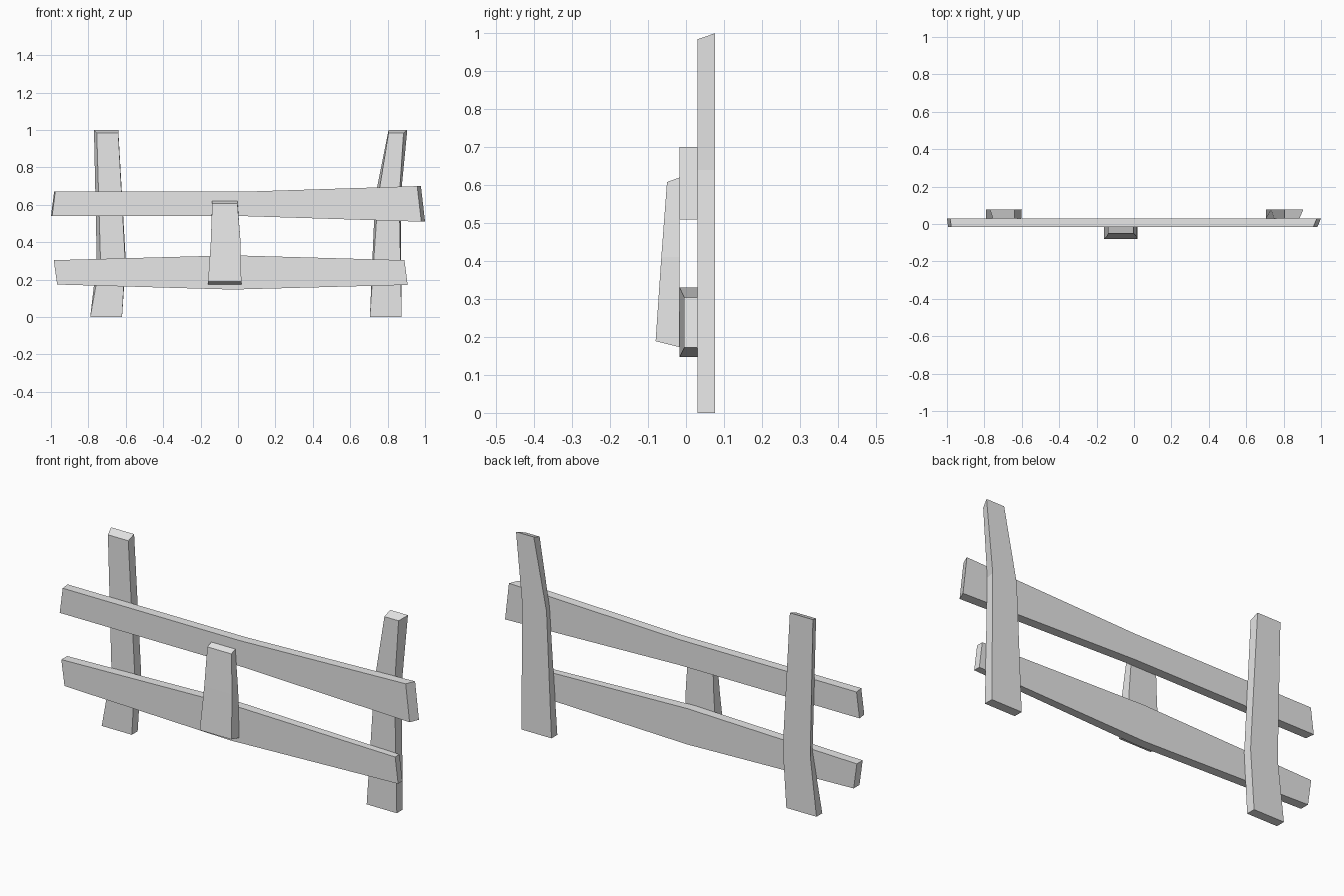
import bpy
import bmesh

default_cube = bpy.data.objects.get("Cube")
if default_cube:
    bpy.data.objects.remove(default_cube, do_unlink=True)

# One plain grey for all boards
GREY = (0.8, 0.8, 0.8, 1.0)
material = bpy.data.materials.new("plain_grey")
material.use_nodes = True
material.diffuse_color = GREY
material.node_tree.nodes["Principled BSDF"].inputs["Base Color"].default_value = GREY

# Depth planes shared by neighbouring boards
POST_BACK = 0.077
RAIL_BACK = 0.03
RAIL_FRONT = -0.017


def section(edge_a, edge_b, front, back, inset_a=0.0, inset_b=0.0, drop=0.0):
    """Four corners across a board; the insets shift the front corners in x, drop in z."""
    (ax, az), (bx, bz) = edge_a, edge_b
    return [
        (ax, back, az),
        (bx, back, bz),
        (bx + inset_b, front, bz + drop),
        (ax + inset_a, front, az + drop),
    ]


def board(name, sections):
    """Loft a closed, flat-shaded board through its sections."""
    bm = bmesh.new()
    rings = [[bm.verts.new(corner) for corner in ring] for ring in sections]
    for ring, following in zip(rings, rings[1:]):
        for i in range(len(ring)):
            j = (i + 1) % len(ring)
            bm.faces.new((ring[i], ring[j], following[j], following[i]))
    bm.faces.new(rings[0])
    bm.faces.new(rings[-1])
    bmesh.ops.recalc_face_normals(bm, faces=bm.faces)
    mesh = bpy.data.meshes.new(name)
    bm.to_mesh(mesh)
    bm.free()
    mesh.materials.append(material)
    obj = bpy.data.objects.new(name, mesh)
    bpy.context.collection.objects.link(obj)
    return obj


def post_section(edge_a, edge_b, **shift):
    return section(edge_a, edge_b, RAIL_BACK, POST_BACK, **shift)


def rail_section(edge_a, edge_b, front=RAIL_FRONT, **shift):
    return section(edge_a, edge_b, front, RAIL_BACK, **shift)


# Upright posts, each bent once
board("right_post", [
    post_section((-0.79, 0), (-0.62, 0)),
    post_section((-0.755, 0.3), (-0.6, 0.3), inset_a=0.02, inset_b=-0.003),
    post_section((-0.77, 1), (-0.64, 1), inset_a=0.015, drop=-0.016),
])
board("left_post", [
    post_section((0.705, 0), (0.875, 0)),
    post_section((0.733, 0.64), (0.87, 0.64), inset_a=0.016, inset_b=-0.008),
    post_section((0.805, 1), (0.905, 1), inset_b=-0.02, drop=-0.016),
])

# Horizontal rails
board("upper_rail", [
    rail_section((-1, 0.54), (-0.983, 0.67), inset_a=0.006, inset_b=0.006),
    rail_section((0.02, 0.54), (0.02, 0.67)),
    rail_section((1, 0.51), (0.978, 0.7), inset_a=-0.02, inset_b=-0.02),
])
board("lower_rail", [
    rail_section((-0.967, 0.174), (-0.985, 0.304)),
    rail_section((-0.03, 0.147), (-0.03, 0.33)),
    rail_section((0.907, 0.172), (0.89, 0.304), front=-0.005),
])

# Short brace with a thicker lower end
board("middle_brace", [
    section((-0.16, 0.173), (0.018, 0.173), -0.08, RAIL_FRONT, drop=0.016),
    section((-0.145, 0.41), (0.013, 0.41), -0.065, RAIL_FRONT),
    section((-0.138, 0.62), (-0.003, 0.62), -0.05, RAIL_FRONT, drop=-0.012),
])
